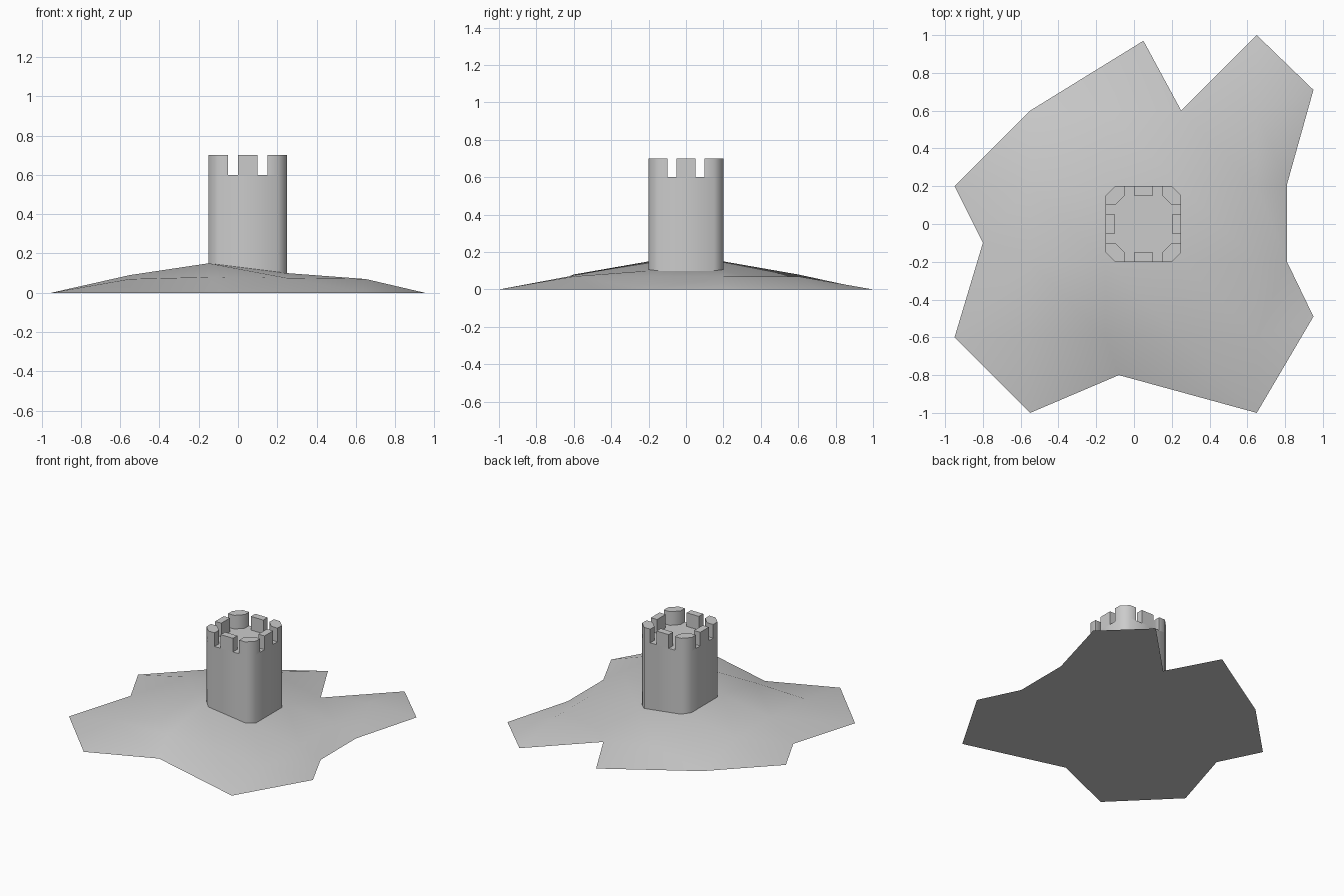
import bpy, bmesh, math
from mathutils import Vector
from mathutils.geometry import delaunay_2d_cdt

if "Cube" in bpy.data.objects:
    bpy.data.objects.remove(bpy.data.objects["Cube"])


def add_object(name, bm, angle):
    mesh = bpy.data.meshes.new(name)
    bm.to_mesh(mesh)
    bm.free()
    ob = bpy.data.objects.new(name, mesh)
    bpy.context.collection.objects.link(ob)
    bpy.ops.object.select_all(action='DESELECT')
    bpy.context.view_layer.objects.active = ob
    ob.select_set(True)
    bpy.ops.object.shade_smooth_by_angle(angle=math.radians(angle))
    return ob


def prism(name, outline, z0, z1, angle=50):
    bm = bmesh.new()
    face = bm.faces.new([bm.verts.new((x, y, z0)) for x, y in outline])
    top = bmesh.ops.extrude_face_region(bm, geom=[face])['geom']
    bmesh.ops.translate(bm, vec=(0, 0, z1 - z0),
                        verts=[v for v in top if isinstance(v, bmesh.types.BMVert)])
    if face.is_valid and len(bm.faces) == len(outline) + 1:
        bm.faces.new([v for v in bm.verts if v.co.z == z0][:len(outline)])
    bmesh.ops.recalc_face_normals(bm, faces=bm.faces[:])
    return add_object(name, bm, angle)


# Hill: jagged rim on the ground, raised shoulders, and a tilted crest at the tower
rim = [(0.05, 0.97), (-0.55, 0.6), (-0.95, 0.2), (-0.8, -0.1), (-0.95, -0.6),
       (-0.55, -1), (-0.08, -0.8), (0.65, -1), (0.95, -0.49), (0.81, -0.2),
       (0.81, 0.21), (0.95, 0.71), (0.65, 1), (0.25, 0.6)]
shoulder = [(-0.55, 0.2, .09), (-0.55, -0.2, .09), (-0.55, -0.6, .07),
            (-0.15, -0.6, .08), (0.25, -0.6, .075), (0.65, -0.6, .07),
            (0.65, -0.2, .07), (0.65, 0.2, .07), (0.65, 0.6, .07),
            (-0.15, 0.6, .08)]
crest = [(-0.15, 0.2, .15), (-0.15, -0.2, .15), (0.25, -0.2, .1), (0.25, 0.2, .1)]
points = [(x, y, 0) for x, y in rim] + shoulder + crest
n = len(rim)
cdt = delaunay_2d_cdt([Vector(p[:2]) for p in points], [], [list(range(n))], 1, 1e-5)
bm = bmesh.new()
verts = [bm.verts.new((co.x, co.y, points[src[0]][2])) for co, src in zip(cdt[0], cdt[3])]
for tri in cdt[2]:
    f = bm.faces.new([verts[i] for i in tri])
    f.normal_update()
    if f.normal.z < 0:
        f.normal_flip()
# Flat underside with its own vertices so the rim stays crisp
bm.faces.new([bm.verts.new((x, y, 0)) for x, y in reversed(rim)])
add_object("hill", bm, 60)

# Tower shaft: square with chamfered corners
CX, R, C = 0.05, 0.2, 0.15
shaft = [(R, -C), (R, C), (C, R), (-C, R), (-R, C), (-R, -C), (-C, -R), (C, -R)]
prism("tower_shaft", [(CX + x, y) for x, y in shaft], 0.04, 0.6)

# Battlements: one corner block and one wall block per quarter turn
corner = [(0.1, 0.15), (0.15, 0.1), (0.2, 0.1), (0.2, 0.15), (0.15, 0.2), (0.1, 0.2)]
wall = [(0.15, -0.05), (0.2, -0.05), (0.2, 0.05), (0.15, 0.05)]
for k in range(4):
    c, s = [(1, 0), (0, 1), (-1, 0), (0, -1)][k]
    for label, shape in (("corner", corner), ("wall", wall)):
        prism(f"{label}_battlement_{k + 1}",
              [(CX + c * x - s * y, s * x + c * y) for x, y in shape], 0.6, 0.7)
